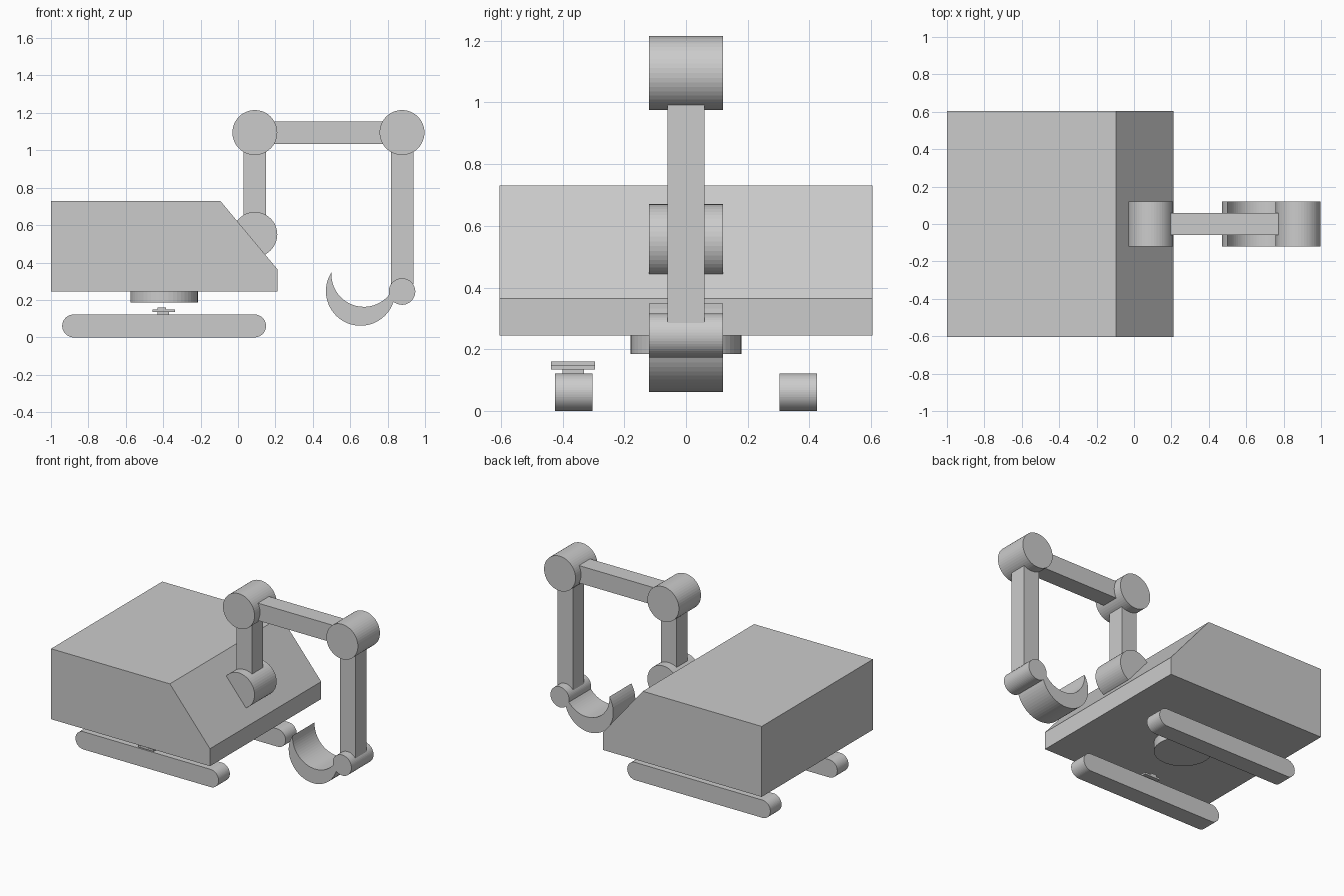
import bpy
import bmesh
from math import atan2, cos, hypot, pi, radians, sin

cube = bpy.data.objects.get("Cube")
if cube:
    bpy.data.objects.remove(cube, do_unlink=True)

grey = bpy.data.materials.new("plain_grey")
grey.use_nodes = True
colour = (0.6, 0.6, 0.6, 1)
grey.diffuse_color = colour
grey.node_tree.nodes["Principled BSDF"].inputs["Base Color"].default_value = colour


def prism(name, outline, start, end, axis="y"):
    """Extrude a closed outline along y (x, z points) or z (x, y points)."""
    def place(a, b, t):
        return (a, t, b) if axis == "y" else (a, b, t)
    bm = bmesh.new()
    face = bm.faces.new([bm.verts.new(place(a, b, start)) for a, b in outline])
    new = bmesh.ops.extrude_face_region(bm, geom=[face])["geom"]
    moved = [v for v in new if isinstance(v, bmesh.types.BMVert)]
    bmesh.ops.translate(bm, verts=moved, vec=place(0, 0, end - start))
    bmesh.ops.recalc_face_normals(bm, faces=bm.faces)
    mesh = bpy.data.meshes.new(name)
    bm.to_mesh(mesh)
    bm.free()
    mesh.materials.append(grey)
    obj = bpy.data.objects.new(name, mesh)
    bpy.context.collection.objects.link(obj)
    return obj


def arc(cx, cy, r, a0, a1, n):
    """Points along an arc, both ends included."""
    angles = [a0 + (a1 - a0) * i / n for i in range(n + 1)]
    return [(cx + r * cos(a), cy + r * sin(a)) for a in angles]


def box(name, x0, x1, y0, y1, z0, z1):
    return prism(name, [(x0, z0), (x1, z0), (x1, z1), (x0, z1)], y0, y1)


def disc(cx, cy, r):
    return arc(cx, cy, r, 0, 2 * pi, 48)[:-1]


# Body with a sloped nose, and the turntable beneath it
prism("body", [(-1, .245), (.21, .245), (.21, .365), (-.095, .73), (-1, .73)], -.605, .605)
prism("turntable", disc(-.395, 0, .18), .185, .25, axis="z")

# Rounded tracks
r = .061
track = arc(.15 - r, r, r, -pi / 2, pi / 2, 24) + arc(-.94 + r, r, r, pi / 2, 1.5 * pi, 24)
for name, y in (("right_track", -.364), ("left_track", .364)):
    prism(name, track, y - r, y + r)

# Small fitting on one track
box("fitting_neck", -.43, -.37, -.40, -.33, .12, .136)
box("fitting_plate", -.457, -.337, -.437, -.295, .135, .148)
box("fitting_bar", -.43, -.385, -.437, -.295, .147, .16)

# Arm joints
for name, x, z, radius in (("shoulder_joint", .09, .55, .12),
                           ("upper_joint", .09, 1.095, .12),
                           ("elbow_joint", .877, 1.095, .12),
                           ("wrist_joint", .877, .245, .071)):
    prism(name, disc(x, z, radius), -.12, .12)

# Square arm links
box("rising_link", .029, .149, -.06, .06, .55, 1.095)
box("level_link", .09, .877, -.06, .06, 1.035, 1.155)
box("hanging_link", .817, .937, -.06, .06, .285, 1.095)

# Crescent scoop: outer arc between the tips, inner arc back again
ox, oz, outer_r = .655, .247, .185
ix, iz = .673, .337
outer = arc(ox, oz, outer_r, radians(147), radians(370), 40)
tip, root = outer[0], outer[-1]
a_root = atan2(root[1] - iz, root[0] - ix)
a_tip = atan2(tip[1] - iz, tip[0] - ix) % (2 * pi) - 2 * pi
inner_r = (hypot(tip[0] - ix, tip[1] - iz) + hypot(root[0] - ix, root[1] - iz)) / 2
inner = arc(ix, iz, inner_r, a_root, a_tip, 32)[1:-1]
prism("scoop", outer + inner, -.12, .12)
